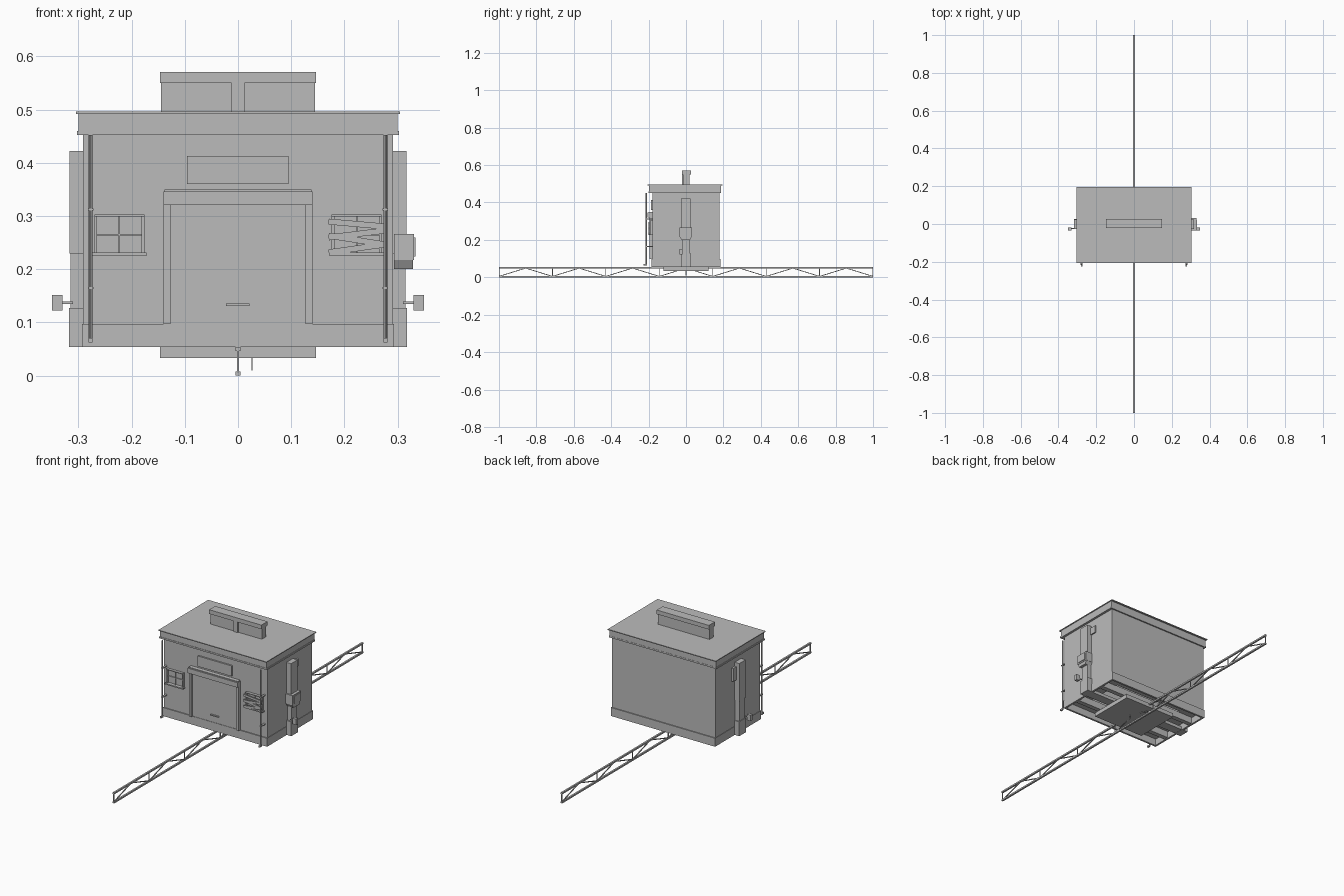
import bpy, bmesh, math
from mathutils import Vector, Matrix

old = bpy.data.objects.get("Cube")
if old:
    bpy.data.objects.remove(old, do_unlink=True)

grey = bpy.data.materials.new("plain grey")
grey.use_nodes = True
tone = (0.5, 0.5, 0.5, 1)
grey.diffuse_color = tone
grey.node_tree.nodes["Principled BSDF"].inputs["Base Color"].default_value = tone


def finish(name, bm):
    mesh = bpy.data.meshes.new(name)
    bm.to_mesh(mesh)
    bm.free()
    mesh.materials.append(grey)
    ob = bpy.data.objects.new(name, mesh)
    bpy.context.collection.objects.link(ob)
    return ob


def add_box(bm, x, y, z):
    """Box from (low, high) ranges."""
    size = Matrix.Diagonal((x[1] - x[0], y[1] - y[0], z[1] - z[0], 1))
    mid = Matrix.Translation((sum(x) / 2, sum(y) / 2, sum(z) / 2))
    return bmesh.ops.create_cube(bm, size=1, matrix=mid @ size)["verts"]


def box(name, x, y, z):
    bm = bmesh.new()
    add_box(bm, x, y, z)
    return finish(name, bm)


def ring(name, ox, oy, ix, iy, z):
    """Rectangular frame around the z axis, open in the middle."""
    bm = bmesh.new()
    for s in (-1, 1):
        add_box(bm, (-ox, ox), sorted((s * iy, s * oy)), z)
        add_box(bm, sorted((s * ix, s * ox)), (-iy, iy), z)
    return finish(name, bm)


def add_strut(bm, a, b, width):
    """Square bar between two points."""
    a, b = Vector(a), Vector(b)
    d = b - a
    m = Matrix.Translation((a + b) / 2) @ d.to_track_quat("Z", "Y").to_matrix().to_4x4()
    bmesh.ops.create_cube(bm, size=1, matrix=m @ Matrix.Diagonal((width, width, d.length, 1)))


# Building shell, base band and open floor
W, D = 0.291, 0.18
ring("walls", W, D, W - 0.01, D - 0.01, (0.09, 0.455))
ring("base_band", W + 0.002, D + 0.005, W - 0.008, D - 0.005, (0.054, 0.097))
ring("floor_frame", W - 0.008, D - 0.008, 0.2, 0.11, (0.088, 0.097))

# Roof
box("roof_lower_lip", (-0.303, 0.303), (-0.2, 0.187), (0.452, 0.46))
box("roof_fascia", (-0.3, 0.3), (-0.198, 0.186), (0.46, 0.492))
box("roof_top", (-0.304, 0.304), (-0.206, 0.195), (0.492, 0.496))

# Roof vent
box("vent_body", (-0.145, 0.145), (-0.015, 0.018), (0.495, 0.552))
box("vent_divider", (-0.012, 0.012), (-0.021, 0.0), (0.495, 0.551))
box("vent_cap", (-0.147, 0.147), (-0.022, 0.026), (0.55, 0.571))

# Door with frame, handle and sign plate
for side, s in (("right", -1), ("left", 1)):
    box(f"door_jamb_{side}", sorted((s * 0.127, s * 0.14)), (-0.195, -D), (0.097, 0.322))
box("door_lintel", (-0.14, 0.14), (-0.205, -D), (0.321, 0.346))
box("lintel_cap", (-0.138, 0.138), (-0.2, -D), (0.346, 0.35))
box("door_panel", (-0.127, 0.127), (-0.183, -D), (0.097, 0.321))
box("door_handle", (-0.023, 0.022), (-0.19, -0.182), (0.131, 0.136))
box("sign_plate", (-0.096, 0.095), (-0.188, -D), (0.36, 0.413))


# Windows
def window(name, cx):
    bm = bmesh.new()
    y = (-0.19, -D)
    add_box(bm, (cx - 0.047, cx + 0.047), (-0.194, -D), (0.299, 0.303))
    add_box(bm, (cx - 0.051, cx + 0.051), (-0.198, -D), (0.225, 0.231))
    for s in (-1, 1):
        add_box(bm, (cx + s * 0.0445 - 0.0025, cx + s * 0.0445 + 0.0025), y, (0.231, 0.299))
    add_box(bm, (cx - 0.0015, cx + 0.0015), (-0.185, -D), (0.231, 0.299))
    add_box(bm, (cx - 0.042, cx + 0.042), (-0.185, -D), (0.2635, 0.2665))
    finish(name, bm)


window("window_right", -0.223)
window("window_left", 0.223)

# Crooked boards nailed over one window
bm = bmesh.new()
for z, angle in ((0.285, -5), (0.266, 7), (0.255, -9), (0.239, 8)):
    turn = Matrix.Translation((0.222, -0.197, z)) @ Matrix.Rotation(math.radians(-angle), 4, "Y")
    bmesh.ops.create_cube(bm, size=1, matrix=turn @ Matrix.Diagonal((0.104, 0.006, 0.011, 1)))
finish("window_boards", bm)

# Front downpipes with brackets and feet
for side, s in (("right", -1), ("left", 1)):
    x = s * 0.277
    bm = bmesh.new()
    m = Matrix.Translation((x, -0.212, 0.26))
    bmesh.ops.create_cone(bm, cap_ends=True, segments=8, radius1=0.0035, radius2=0.0035,
                          depth=0.384, matrix=m)
    for z in (0.165, 0.312):
        add_box(bm, (x - 0.005, x + 0.005), (-0.217, -D), (z - 0.002, z + 0.002))
    add_box(bm, (x - 0.004, x + 0.004), (-0.226, -0.208), (0.062, 0.071))
    finish(f"downpipe_{side}", bm)

# Side ducts
for side, s in (("right", -1), ("left", 1)):
    def span(a, b):
        return sorted((s * a, s * b))
    box(f"duct_upper_{side}", span(0.29, 0.317), (-0.027, 0.025), (0.23, 0.422))
    box(f"duct_middle_{side}", span(0.29, 0.315), (-0.02, 0.022), (0.125, 0.23))
    box(f"duct_foot_{side}", span(0.29, 0.318), (-0.027, 0.027), (0.054, 0.127))
    box(f"side_lamp_{side}", span(0.33, 0.35), (-0.034, -0.018), (0.122, 0.152))
    box(f"lamp_arm_{side}", span(0.31, 0.332), (-0.026, -0.022), (0.135, 0.139))
box("side_bracket_left", (0.29, 0.298), (0.025, 0.06), (0.373, 0.41))
box("side_bracket_right", (-0.301, -0.29), (0.025, 0.05), (0.335, 0.402))

# Meter box with a tapered underside
box("meter_box", (0.293, 0.331), (-0.035, 0.032), (0.217, 0.266))
box("meter_face", (0.331, 0.334), (-0.025, 0.022), (0.224, 0.26))
bm = bmesh.new()
for v in add_box(bm, (0.293, 0.329), (-0.034, 0.031), (0.2, 0.217)):
    if v.co.z < 0.21:
        v.co.y *= 0.7
finish("meter_underside", bm)

# Underside platform and cross beams
box("under_plate", (-0.147, 0.147), (-0.12, 0.12), (0.033, 0.044))
box("under_plate_top", (-0.147, 0.147), (-0.12, 0.12), (0.044, 0.054))
box("cross_beam", (-0.31, 0.31), (-0.024, 0.024), (0.055, 0.072))
for side, s in (("front", -1), ("back", 1)):
    box(f"floor_beam_{side}", (-0.28, 0.28), (s * 0.09 - 0.012, s * 0.09 + 0.012), (0.054, 0.09))
box("hanging_rod", (0.025, 0.027), (-0.002, 0.002), (0.01, 0.034))

# Long lattice rail
bm = bmesh.new()
for z in (0.004, 0.05):
    add_box(bm, (-0.0045, 0.0045), (-1, 1), (z - 0.004, z + 0.004))
panels = 14
for i in range(panels):
    y0, y1 = -1 + 2 * i / panels, -1 + 2 * (i + 1) / panels
    low, high = 0.005, 0.049
    ends = (low, high) if i % 2 == 0 else (high, low)
    add_strut(bm, (0, y0, ends[0]), (0, y1, ends[1]), 0.004)
for i in range(0, panels + 1, 2):
    y = max(-0.998, min(0.998, -1 + 2 * i / panels))
    add_strut(bm, (0, y, 0.004), (0, y, 0.05), 0.004)
finish("lattice_rail", bm)
